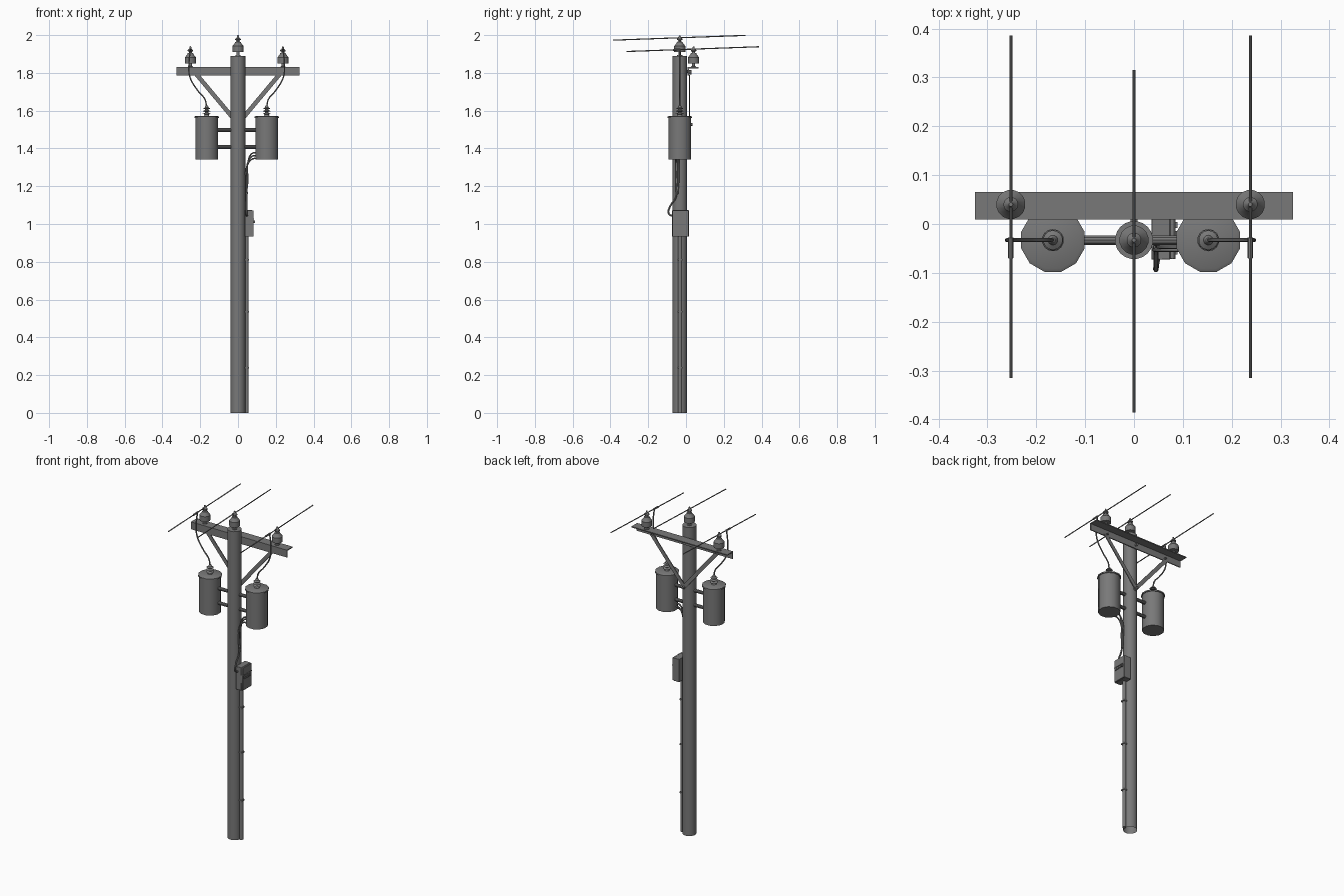
import bpy, bmesh, math
from mathutils import Vector, Matrix

if "Cube" in bpy.data.objects:
    bpy.data.objects.remove(bpy.data.objects["Cube"])

PY = -0.033          # y of the pole axis
GREY = bpy.data.materials.new("dark_grey")
GREY.diffuse_color = (0.19, 0.19, 0.19, 1)
GREY.use_nodes = True
GREY.node_tree.nodes["Principled BSDF"].inputs["Base Color"].default_value = GREY.diffuse_color


def finish(name, bm, bevel=0):
    bmesh.ops.recalc_face_normals(bm, faces=bm.faces)
    me = bpy.data.meshes.new(name)
    bm.to_mesh(me)
    bm.free()
    ob = bpy.data.objects.new(name, me)
    bpy.context.collection.objects.link(ob)
    me.materials.append(GREY)
    smooth(ob)
    if bevel:
        m = ob.modifiers.new("bevel", 'BEVEL')
        m.width, m.segments = bevel, 1
    return ob


def smooth(ob):
    bpy.ops.object.select_all(action='DESELECT')
    ob.select_set(True)
    bpy.context.view_layer.objects.active = ob
    bpy.ops.object.shade_smooth_by_angle(angle=math.radians(35))


def lathe(name, profile, x, y, z, n=16, cap_bottom=True):
    bm = bmesh.new()
    rings = [[bm.verts.new((x + r * math.cos(2 * math.pi * (i + 0.5) / n),
                            y + r * math.sin(2 * math.pi * (i + 0.5) / n), z + h))
              for i in range(n)] for r, h in profile]
    for a, b in zip(rings, rings[1:]):
        for i in range(n):
            j = (i + 1) % n
            bm.faces.new((a[i], a[j], b[j], b[i]))
    bm.faces.new(rings[-1])
    if cap_bottom:
        bm.faces.new(rings[0][::-1])
    return finish(name, bm)


def box(name, lo, hi, bevel=0):
    lo, hi = Vector(lo), Vector(hi)
    bm = bmesh.new()
    bmesh.ops.create_cube(bm, size=1, matrix=Matrix.Translation((lo + hi) / 2)
                          @ Matrix.Diagonal((*(hi - lo), 1)))
    return finish(name, bm, bevel)


def rod(name, a, b, r, n=10):
    a, b = Vector(a), Vector(b)
    bm = bmesh.new()
    rot = (b - a).to_track_quat('Z', 'Y').to_matrix().to_4x4()
    bmesh.ops.create_cone(bm, cap_ends=True, segments=n, radius1=r, radius2=r,
                          depth=(b - a).length,
                          matrix=Matrix.Translation((a + b) / 2) @ rot)
    return finish(name, bm)


def cable(name, pts, r):
    cu = bpy.data.curves.new(name, 'CURVE')
    cu.dimensions = '3D'
    cu.bevel_depth, cu.bevel_resolution = r, 1
    cu.resolution_u, cu.use_fill_caps = 5, True
    cu.materials.append(GREY)
    sp = cu.splines.new('BEZIER')
    sp.bezier_points.add(len(pts) - 1)
    for p, co in zip(sp.bezier_points, pts):
        p.co = co
        p.handle_left_type = p.handle_right_type = 'AUTO'
    ob = bpy.data.objects.new(name, cu)
    bpy.context.collection.objects.link(ob)
    bpy.ops.object.select_all(action='DESELECT')
    ob.select_set(True)
    bpy.context.view_layer.objects.active = ob
    bpy.ops.object.convert(target='MESH')
    smooth(bpy.context.object)


def extrude_xz(name, pts, y0, y1):
    bm = bmesh.new()
    f = bm.faces.new([bm.verts.new((x, y0, z)) for x, z in pts])
    g = bmesh.ops.extrude_face_region(bm, geom=[f])["geom"]
    bmesh.ops.translate(bm, vec=(0, y1 - y0, 0),
                        verts=[v for v in g if isinstance(v, bmesh.types.BMVert)])
    return finish(name, bm)


# pole, open at the bottom
lathe("pole", [(0.039, 0), (0.039, 1.89)], 0, PY, 0, 20, False)

# angle-section crossarm and its fixing to the pole
box("crossarm_web", (-0.325, 0.009, 1.785), (0.325, 0.015, 1.83))
box("crossarm_flange", (-0.325, 0.009, 1.824), (0.325, 0.065, 1.83))
rod("crossarm_bolt", (0, -0.01, 1.807), (0, 0.03, 1.807), 0.008, 6)

# diagonal braces meeting behind the pole
for side, s in (("left", -1), ("right", 1)):
    extrude_xz("brace_" + side, [(s * 0.0, 1.512), (s * 0.0, 1.548),
                                 (s * 0.203, 1.79), (s * 0.233, 1.79)], 0.015, 0.02)
    rod("brace_bolt_" + side, (s * 0.21, 0.012, 1.797), (s * 0.21, 0.028, 1.797), 0.006, 6)
rod("brace_foot_bolt", (0, -0.01, 1.528), (0, 0.034, 1.528), 0.008, 6)

# pin insulators with clamped line wires
INSULATOR = [(0.014, 0), (0.014, 0.004), (0.008, 0.006), (0.008, 0.020),
             (0.030, 0.020), (0.030, 0.052), (0.017, 0.068), (0.015, 0.074),
             (0.008, 0.076), (0.008, 0.082), (0.015, 0.085), (0.015, 0.090),
             (0.007, 0.097), (0.004, 0.109)]
for name, x, y, z, y0, y1 in (("left", -0.252, 0.04, 1.83, -0.315, 0.386),
                              ("right", 0.238, 0.04, 1.83, -0.315, 0.386),
                              ("centre", 0, PY, 1.89, -0.386, 0.315)):
    lathe("insulator_" + name, INSULATOR, x, y, z)
    mid = z + 0.096
    rod("line_wire_" + name, (x, y0, mid + 0.036 * (y0 - y)),
        (x, y1, mid + 0.036 * (y1 - y)), 0.003, 8)

# transformers, their arms, bushings and jumpers
BUSHING = [(0.016, 0), (0.012, 0.010)]
for h in (0.012, 0.026, 0.040):
    BUSHING += [(0.010, h), (0.024 - h * 0.1, h + 0.003), (0.010, h + 0.009)]
BUSHING += [(0.008, 0.056), (0.005, 0.060)]
for side, t, a in (("left", -0.166, -0.252), ("right", 0.152, 0.238)):
    lathe("transformer_tank_" + side, [(0.062, 1.342), (0.062, 1.562)], t, PY, 0, 12)
    lathe("transformer_lid_" + side, [(0.067, 1.560), (0.067, 1.568), (0.060, 1.572)],
          t, PY, 0, 12)
    lathe("bushing_" + side, BUSHING, t, PY, 1.568, 14)
    for i, z in enumerate((1.408, 1.497)):
        rod(f"transformer_arm_{side}_{i}", (0, PY, z), (t, PY, z), 0.010)
    s = math.copysign(1, t)
    path = [(a, 1.922), (a + s * 0.007, 1.86), (a + s * 0.003, 1.78),
            (a - s * 0.040, 1.705), (t + s * 0.009, 1.66), (t, 1.62)]
    cable("jumper_" + side, [(x, PY, z) for x, z in path], 0.004)
    rod("wire_clamp_" + side, (a, -0.07, 1.922), (a, -0.028, 1.9235), 0.0055, 8)

# low-voltage cables from the right transformer to the meter box
for i, (dz, dx, dy) in enumerate(((0.015, 0.004, -0.004), (0, 0, 0.003),
                                  (-0.015, -0.003, -0.010))):
    x, y = 0.047 + dx, -0.043 + dy
    cable(f"service_cable_{i}", [(0.10, y, 1.362 + dz), (0.075, y, 1.359 + dz),
                                 (x + 0.004, y, 1.322 + dz), (x, y, 1.22),
                                 (0.045, -0.047 + dy * 0.5, 1.165)], 0.0045)
cable("drop_cable", [(0.045, -0.047, 1.19), (0.045, -0.055, 1.14),
                     (0.045, -0.083, 1.095), (0.045, -0.093, 1.06),
                     (0.046, -0.082, 1.046), (0.05, -0.064, 1.046)], 0.0055)
lathe("cable_clamp", [(0.008, 0), (0.008, 0.012)], 0.046, -0.047, 1.158, 8)

# meter box with door, rib and switches
box("meter_box", (0.036, -0.073, 0.933), (0.074, 0.015, 1.073), 0.001)
box("meter_box_door", (0.074, -0.072, 0.934), (0.083, 0.014, 1.072), 0.001)
box("door_rib", (0.080, -0.072, 1.024), (0.085, 0.014, 1.028))
for i in range(4):
    y = -0.062 + i * 0.018
    box(f"door_switch_{i}", (0.081, y, 1.004), (0.089, y + 0.012, 1.019))

# ground conduit with straps
rod("conduit", (0.045, PY + 0.002, 0), (0.045, PY + 0.002, 0.94), 0.011, 12)
for i, z in enumerate((0.24, 0.535, 0.81)):
    box(f"conduit_strap_{i}", (0.03, PY - 0.011, z - 0.004), (0.058, PY + 0.015, z + 0.004))
